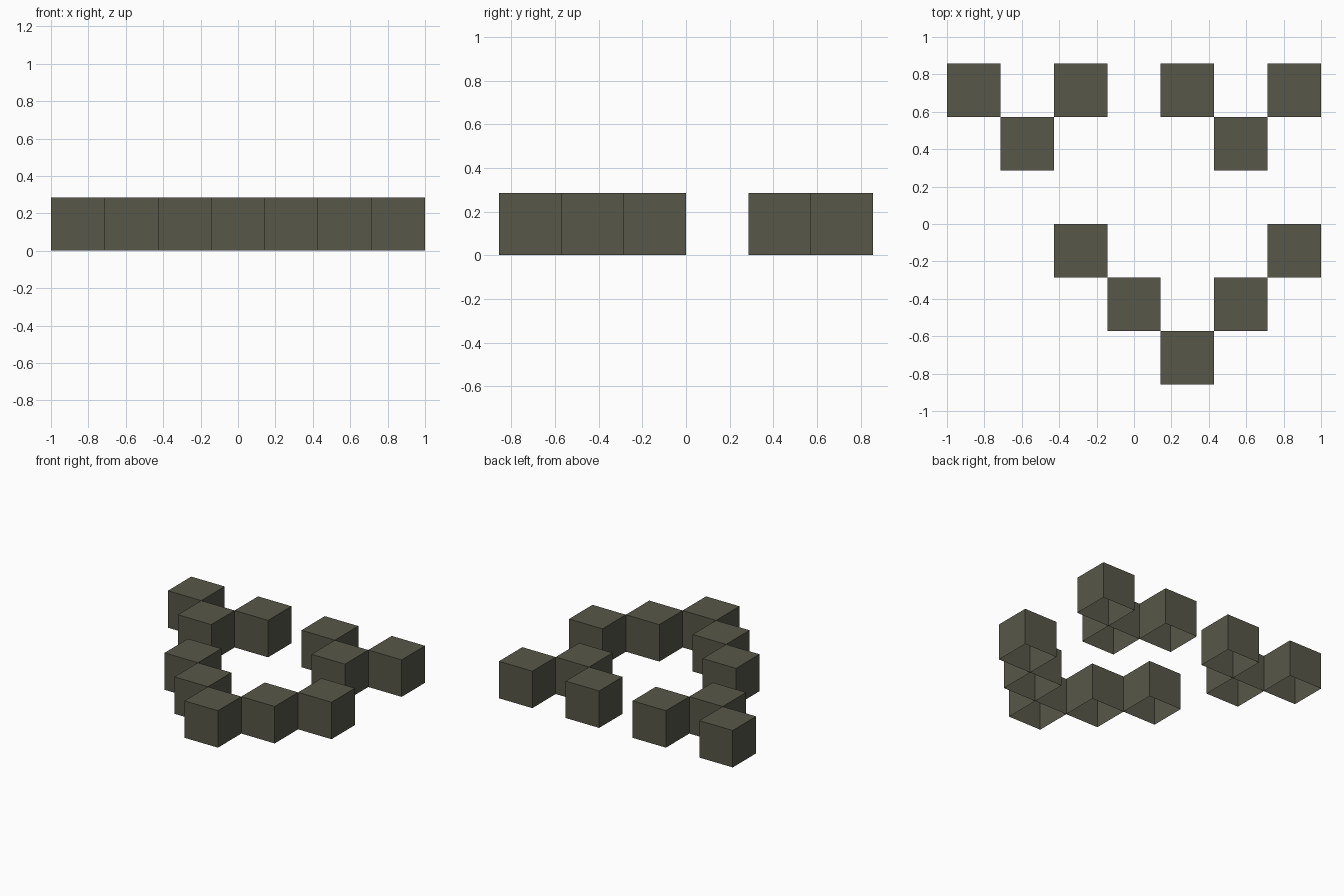
import bpy
import bmesh
from mathutils import Matrix, Vector

if "Cube" in bpy.data.objects:
    bpy.data.objects.remove(bpy.data.objects["Cube"])

S = 2 / 7  # cube edge, also the grid pitch

# Layout seen from above, back row first
LAYOUT = [
    "#.#.#.#",
    ".#...#.",
    ".......",
    "..#...#",
    "...#.#.",
    "....#..",
]

stone = bpy.data.materials.new("dark olive grey")
stone.diffuse_color = (0.095, 0.095, 0.066, 1)
stone.use_nodes = True
stone.node_tree.nodes["Principled BSDF"].inputs["Base Color"].default_value = stone.diffuse_color


def add_block(name, x, y):
    """Cube standing on the ground with an open underside."""
    bm = bmesh.new()
    bmesh.ops.create_cube(bm, size=S, matrix=Matrix.Translation((0, 0, S / 2)))
    bottom = [f for f in bm.faces if f.normal.z < -0.5]
    bmesh.ops.delete(bm, geom=bottom, context='FACES_ONLY')
    mesh = bpy.data.meshes.new(name)
    bm.to_mesh(mesh)
    bm.free()
    mesh.materials.append(stone)
    obj = bpy.data.objects.new(name, mesh)
    obj.location = Vector((x, y, 0))
    bpy.context.collection.objects.link(obj)


# One block for each marked cell
for r, row in enumerate(LAYOUT):
    for c, cell in enumerate(row):
        if cell == "#":
            add_block(f"block_row{r}_column{c}", (c - 3) * S, (2.5 - r) * S)
